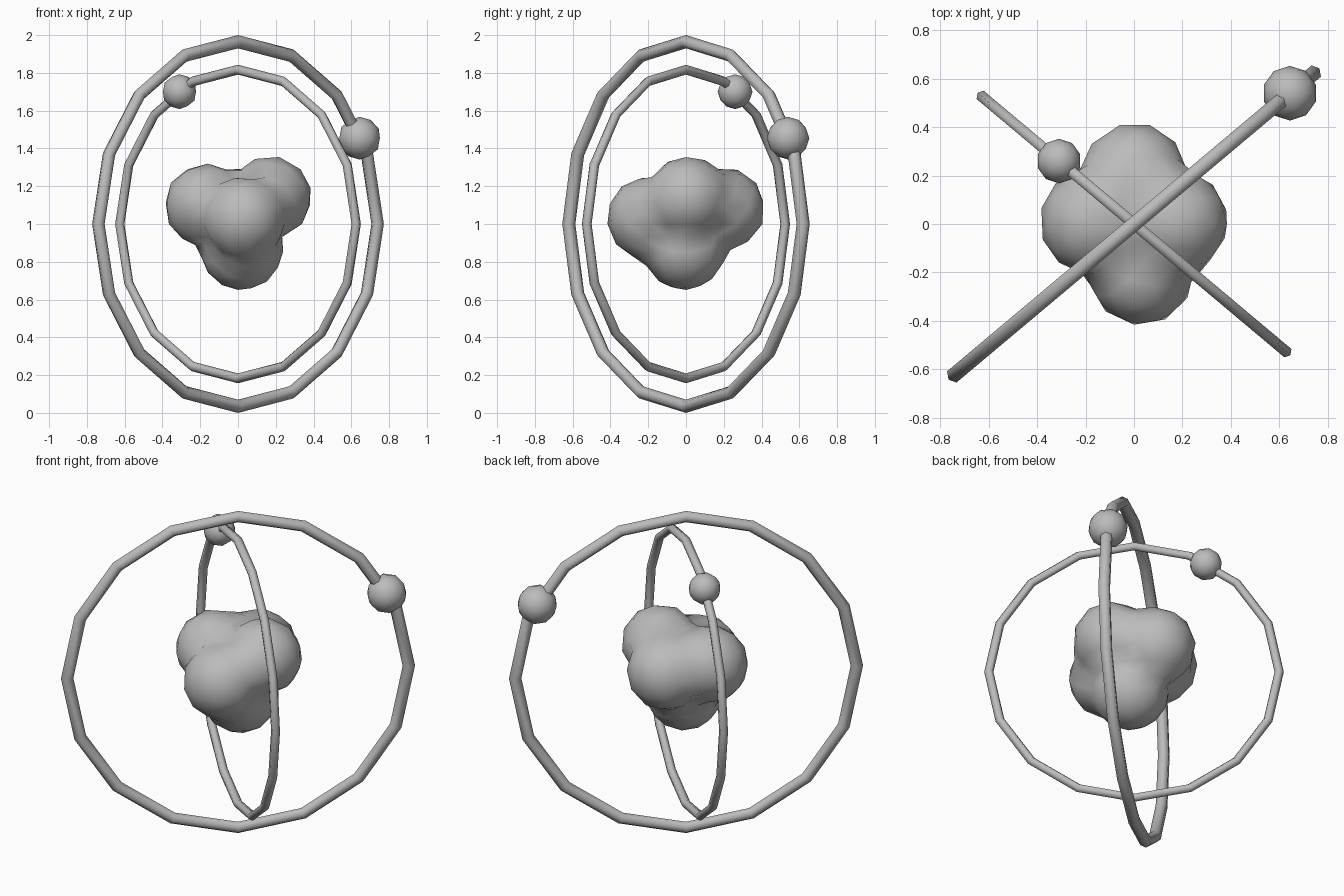
import bpy
from math import cos, sin, radians, sqrt
from mathutils import Vector

cube = bpy.data.objects.get("Cube")
if cube:
    bpy.data.objects.remove(cube, do_unlink=True)

grey = bpy.data.materials.new("plain grey")
grey.use_nodes = True
grey.diffuse_color = (0.5, 0.5, 0.5, 1)
grey.node_tree.nodes["Principled BSDF"].inputs["Base Color"].default_value = (0.5, 0.5, 0.5, 1)

CENTRE = Vector((0, 0, 1))


def finish(name):
    """Name the active object, colour it and shade it smooth."""
    obj = bpy.context.object
    obj.name = obj.data.name = name
    obj.data.materials.append(grey)
    bpy.ops.object.shade_smooth()
    return obj


def orbit(name, heading, outer, tube, ball_angle, ball_radius):
    """Upright ring turned to a heading, with a ball riding on it."""
    major = outer - tube
    bpy.ops.mesh.primitive_torus_add(
        major_segments=16, minor_segments=6, major_radius=major, minor_radius=tube,
        location=CENTRE, rotation=(radians(90), 0, radians(heading)))
    finish(name + "_ring")
    reach = major * 0.99
    across = reach * cos(radians(ball_angle))
    spot = CENTRE + Vector((across * cos(radians(heading)),
                            across * sin(radians(heading)),
                            reach * sin(radians(ball_angle))))
    bpy.ops.mesh.primitive_ico_sphere_add(subdivisions=2, radius=ball_radius, location=spot)
    finish(name + "_ball")


# Two crossing orbits
orbit("outer_orbit", 40, 1.0, 0.035, 28.4, 0.113)
orbit("inner_orbit", 140, 0.843, 0.026, 60, 0.092)

# Lumpy core: a sphere pushed out to the hull of five overlapping lobes
lobes = [
    (Vector((-0.17, 0.01, 0.10)), 0.22),   # right
    (Vector((0.17, 0.01, 0.14)), 0.22),    # left
    (Vector((0.02, -0.01, -0.13)), 0.22),  # bottom
    (Vector((0.03, -0.20, 0.03)), 0.22),   # front
    (Vector((0.00, 0.20, 0.08)), 0.22),    # back
]


def reach_of(direction):
    """Distance from the middle to the farthest lobe surface."""
    best = 0.2
    for middle, radius in lobes:
        along = direction.dot(middle)
        inside = radius ** 2 - middle.length_squared + along ** 2
        if inside > 0:
            best = max(best, along + sqrt(inside))
    return best


bpy.ops.mesh.primitive_ico_sphere_add(subdivisions=3, radius=1, location=CENTRE)
core = finish("core")
for vert in core.data.vertices:
    direction = vert.co.normalized()
    vert.co = direction * reach_of(direction)
